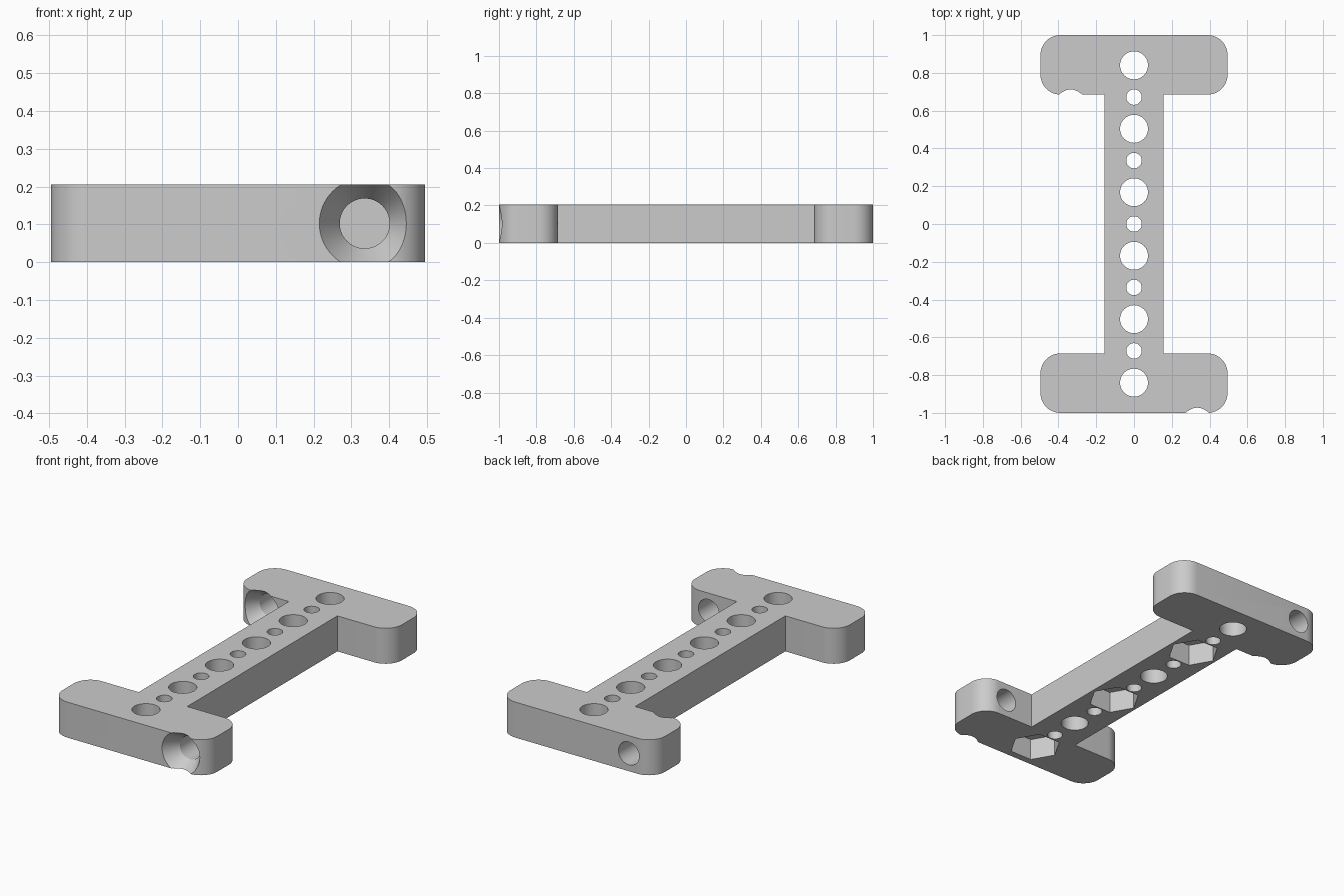
import bpy, bmesh, math
from mathutils import Matrix

cube = bpy.data.objects.get("Cube")
if cube:
    bpy.data.objects.remove(cube, do_unlink=True)

HEIGHT, HALF_X, BAR_IN, WEB = 0.205, 0.495, 0.685, 0.155
CORNER, PITCH = 0.105, 0.168
MID = HEIGHT / 2

grey = bpy.data.materials.new("plain grey")
grey.use_nodes = True
grey.diffuse_color = (0.6, 0.6, 0.6, 1)
grey.node_tree.nodes["Principled BSDF"].inputs["Base Color"].default_value = grey.diffuse_color


def finish(bm, name):
    bmesh.ops.recalc_face_normals(bm, faces=bm.faces)
    mesh = bpy.data.meshes.new(name)
    bm.to_mesh(mesh)
    bm.free()
    mesh.materials.append(grey)
    obj = bpy.data.objects.new(name, mesh)
    bpy.context.collection.objects.link(obj)
    return obj


def turned(name, profile, sides, place):
    """Closed solid from (radius, height) rings, moved by a matrix."""
    bm = bmesh.new()
    rings = []
    for r, h in profile:
        angles = [math.tau * i / sides for i in range(sides)]
        rings.append([bm.verts.new((r * math.cos(a), r * math.sin(a), h)) for a in angles])
    for low, high in zip(rings, rings[1:]):
        for i in range(sides):
            j = (i + 1) % sides
            bm.faces.new((low[i], low[j], high[j], high[i]))
    bm.faces.new(rings[0][::-1])
    bm.faces.new(rings[-1])
    bm.transform(place)
    return finish(bm, name)


def cut(body, cutter):
    mod = body.modifiers.new("cut", 'BOOLEAN')
    mod.operation, mod.solver, mod.object = 'DIFFERENCE', 'EXACT', cutter
    bpy.context.view_layer.objects.active = body
    bpy.ops.object.modifier_apply(modifier=mod.name)
    bpy.data.objects.remove(cutter, do_unlink=True)


def arc(cx, cy, start):
    """Quarter-round corner, counterclockwise."""
    return [(cx + CORNER * math.cos(start + math.pi / 2 * i / 12),
             cy + CORNER * math.sin(start + math.pi / 2 * i / 12)) for i in range(13)]


# I-shaped plate: half outline, then the same turned half way round
edge = HALF_X - CORNER
half = [(WEB, BAR_IN)]
half += arc(edge, BAR_IN + CORNER, -math.pi / 2)
half += arc(edge, 1 - CORNER, 0)
half += arc(-edge, 1 - CORNER, math.pi / 2)
half += arc(-edge, BAR_IN + CORNER, math.pi)
half += [(-WEB, BAR_IN)]
outline = half + [(-x, -y) for x, y in half]
bm = bmesh.new()
base = bm.faces.new([bm.verts.new((x, y, 0)) for x, y in outline])
top = bmesh.ops.extrude_face_region(bm, geom=[base])["geom"]
bmesh.ops.translate(bm, vec=(0, 0, HEIGHT),
                    verts=[v for v in top if isinstance(v, bmesh.types.BMVert)])
plate = finish(bm, "i_shaped_plate")

# Row of alternating large and small holes along the web
for i in range(-5, 6):
    radius = 0.074 if i % 2 else 0.041
    cut(plate, turned("hole_cutter", [(radius, -0.1), (radius, HEIGHT + 0.1)], 48,
                      Matrix.Translation((0, i * PITCH, 0))))

# Hexagonal nut pockets under every second large hole
for i in (-5, -1, 3):
    cut(plate, turned("nut_pocket_cutter", [(0.139, -0.1), (0.139, 0.125)], 6,
                      Matrix.Translation((0, i * PITCH, 0))))

# Countersunk bolt bores through both bars, entered from the front
bore = [(0.1835, -0.1), (0.12, 0), (0.066, 0.085), (0.066, 0.45)]
for x, y in ((0.335, -1), (-0.335, BAR_IN)):
    place = Matrix.Translation((x, y, MID)) @ Matrix.Rotation(-math.pi / 2, 4, 'X')
    cut(plate, turned("bore_cutter", bore, 64, place))

# Smooth round walls, sharp edges elsewhere
bpy.ops.object.select_all(action='DESELECT')
plate.select_set(True)
bpy.context.view_layer.objects.active = plate
bpy.ops.object.shade_smooth_by_angle(angle=math.radians(25))
